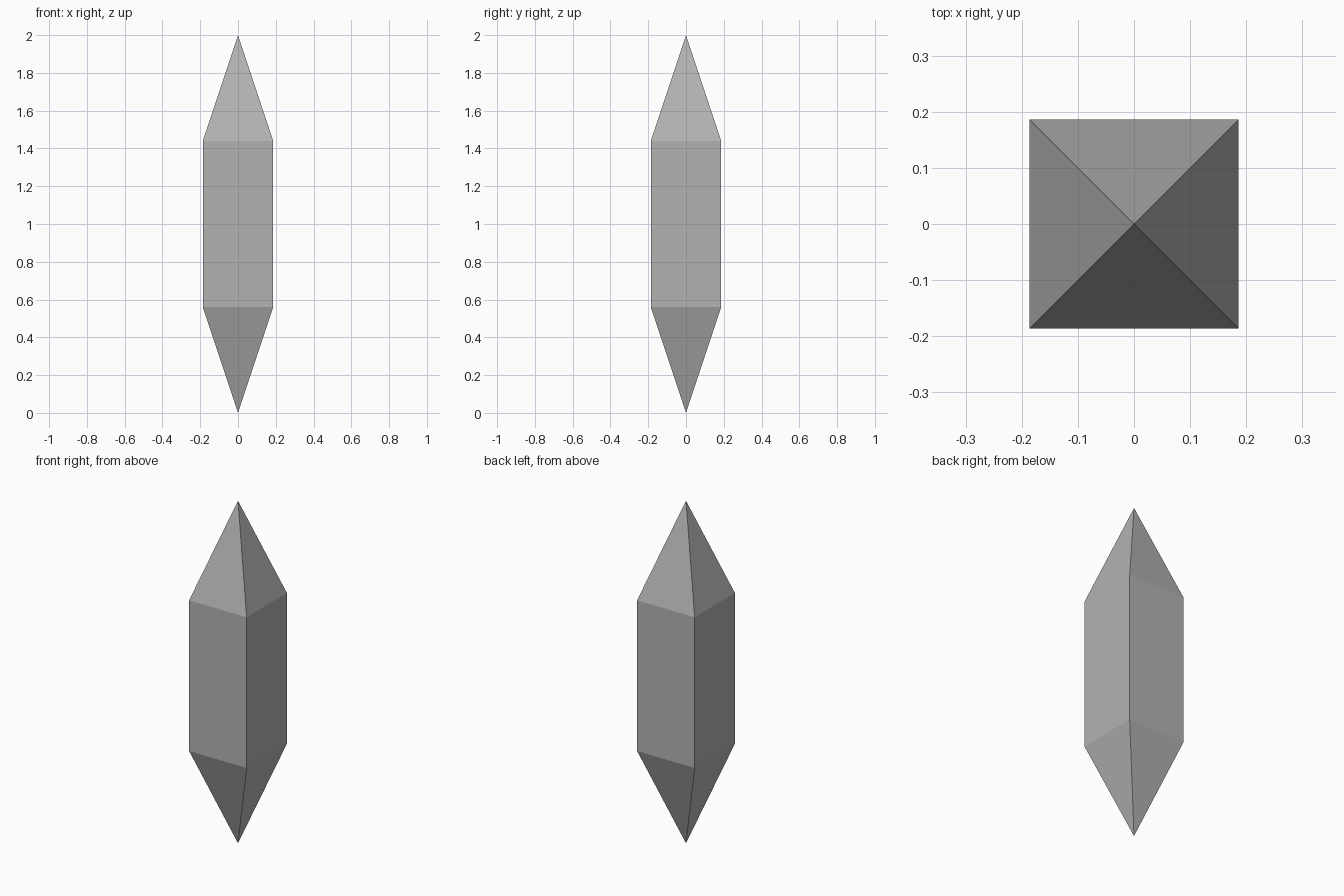
import bpy, bmesh
from mathutils import Vector

if "Cube" in bpy.data.objects:
    bpy.data.objects.remove(bpy.data.objects["Cube"])

HALF = 0.186            # half width of the square shaft
LOW, HIGH = 0.56, 1.44  # ends of the shaft
TOP = 2.0

bm = bmesh.new()

# Square shaft
bmesh.ops.create_cube(bm, size=1.0)
bmesh.ops.scale(bm, verts=bm.verts, vec=(2 * HALF, 2 * HALF, HIGH - LOW))
bmesh.ops.translate(bm, verts=bm.verts, vec=(0, 0, (LOW + HIGH) / 2))

# Pointed ends: poke the two caps and pull their centres out to the tips
bm.normal_update()
caps = [f for f in bm.faces if abs(f.normal.z) > 0.9]
for v in bmesh.ops.poke(bm, faces=caps)["verts"]:
    v.co = Vector((0, 0, TOP if v.co.z > TOP / 2 else 0))

bmesh.ops.recalc_face_normals(bm, faces=bm.faces)
mesh = bpy.data.meshes.new("crystal")
bm.to_mesh(mesh)
bm.free()

# Dark grey surface
grey = bpy.data.materials.new("dark_grey")
grey.diffuse_color = (0.45, 0.45, 0.45, 1)
grey.use_nodes = True
grey.node_tree.nodes["Principled BSDF"].inputs["Base Color"].default_value = grey.diffuse_color
mesh.materials.append(grey)
bpy.context.collection.objects.link(bpy.data.objects.new("crystal", mesh))
